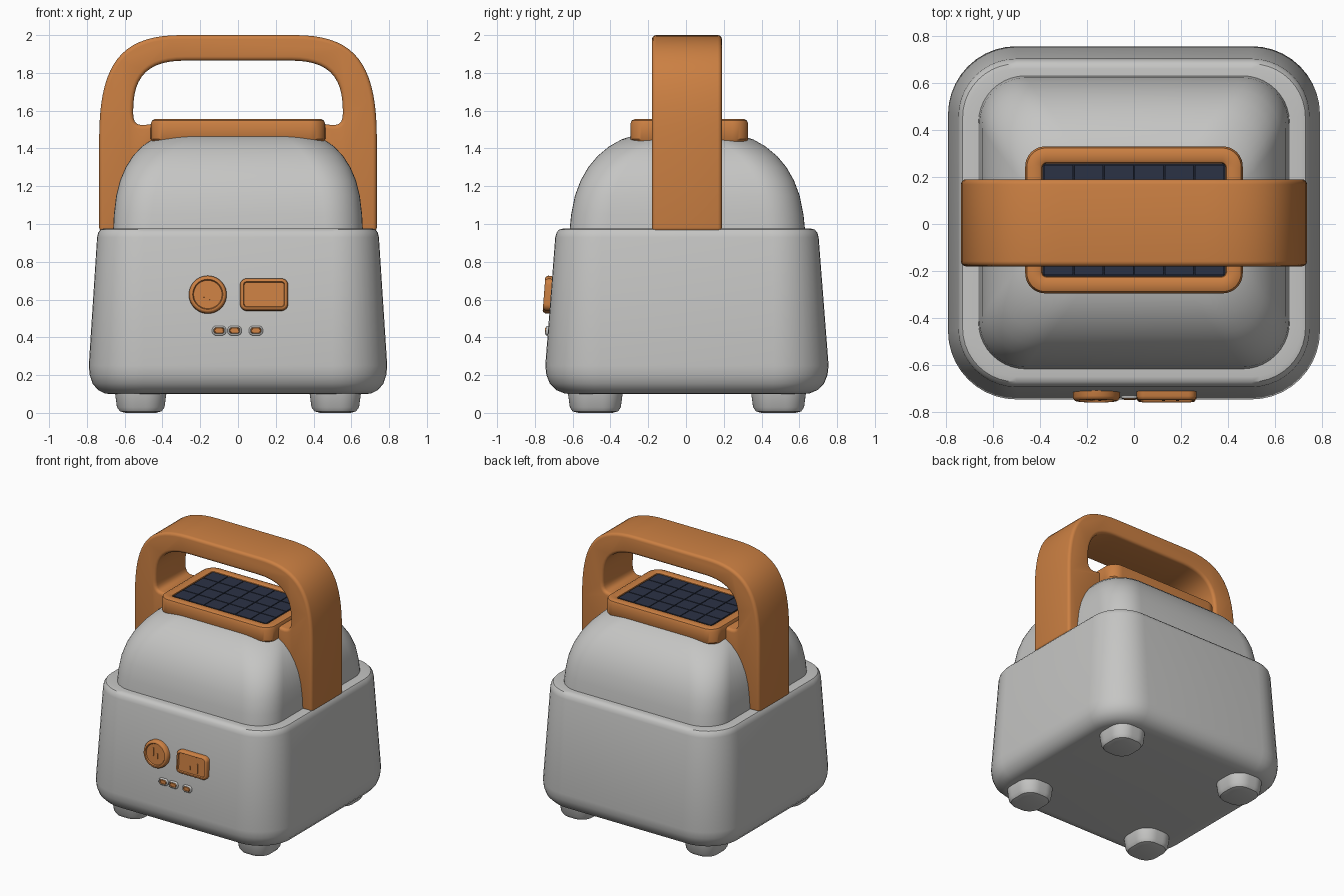
import bpy, bmesh
from math import pi, sin, cos, radians
from mathutils import Vector

cube = bpy.data.objects.get("Cube")
if cube:
    bpy.data.objects.remove(cube, do_unlink=True)


def material(name, rgb):
    m = bpy.data.materials.new(name)
    m.use_nodes = True
    m.diffuse_color = (*rgb, 1)
    m.node_tree.nodes["Principled BSDF"].inputs["Base Color"].default_value = (*rgb, 1)
    return m


GREY = material("warm grey plastic", (0.56, 0.56, 0.55))
ORANGE = material("orange plastic", (0.60, 0.215, 0.055))
NAVY = material("navy solar cell", (0.024, 0.032, 0.06))
DARK = material("dark cell gap", (0.01, 0.013, 0.024))


def finish(name, bm, mat, loc=(0, 0, 0), rot_x=0.0, bevel=0.0):
    bmesh.ops.recalc_face_normals(bm, faces=bm.faces)
    me = bpy.data.meshes.new(name)
    bm.to_mesh(me)
    bm.free()
    me.materials.append(mat)
    ob = bpy.data.objects.new(name, me)
    bpy.context.collection.objects.link(ob)
    ob.location = loc
    ob.rotation_euler.x = rot_x
    bpy.ops.object.select_all(action="DESELECT")
    ob.select_set(True)
    bpy.context.view_layer.objects.active = ob
    if bevel:
        mod = ob.modifiers.new("soft edges", "BEVEL")
        mod.width, mod.segments = bevel, 4
        mod.limit_method, mod.angle_limit = "ANGLE", radians(50)
        bpy.ops.object.modifier_apply(modifier=mod.name)
    bpy.ops.object.shade_smooth_by_angle(angle=radians(35))
    return ob


def rounded_rect(hx, hy, r, z, n=10):
    """Ring of points round a rectangle with rounded corners."""
    r = min(r, hx, hy)
    pts = []
    for q, (sx, sy) in enumerate([(1, 1), (-1, 1), (-1, -1), (1, -1)]):
        for i in range(n + 1):
            a = (q + i / n) * pi / 2
            pts.append((sx * (hx - r) + r * cos(a), sy * (hy - r) + r * sin(a), z))
    return pts


def loft(name, rows, mat, loc=(0, 0, 0), rot_x=0.0):
    """Skin rounded rectangles (half x, half y, radius, z) and cap both ends."""
    bm = bmesh.new()
    rings = [[bm.verts.new(p) for p in rounded_rect(*row)] for row in rows]
    for a, b in zip(rings, rings[1:]):
        for i in range(len(a)):
            j = (i + 1) % len(a)
            bm.faces.new((a[i], a[j], b[j], b[i]))
    bm.faces.new(rings[0])
    bm.faces.new(rings[-1])
    bmesh.ops.remove_doubles(bm, verts=bm.verts, dist=1e-5)
    return finish(name, bm, mat, loc, rot_x)


# Tapered lower body: (inset, height) profile
body_profile = [(0.11, 0.10), (0.085, 0.103), (0.05, 0.12), (0.02, 0.155), (0.005, 0.20),
                (0, 0.25), (0.044, 0.93), (0.05, 0.955), (0.062, 0.971), (0.08, 0.976),
                (0.15, 0.972)]
loft("body", [(0.79 - d, 0.75 - 1.2 * d, 0.29 - d, z) for d, z in body_profile],
     GREY, (0, 0.005, 0))

# Domed lid
loft("domed_lid", [(0.662, 0.625, 0.2, 0.95), (0.657, 0.615, 0.2, 1.05),
                   (0.645, 0.595, 0.2, 1.15), (0.625, 0.565, 0.2, 1.23),
                   (0.595, 0.525, 0.2, 1.30), (0.557, 0.475, 0.2, 1.36),
                   (0.51, 0.415, 0.2, 1.41), (0.455, 0.35, 0.19, 1.447),
                   (0.39, 0.28, 0.17, 1.47), (0.32, 0.2, 0.14, 1.48)],
     GREY, (0, 0.007, 0))

# Feet
for sx, side in ((1, "left"), (-1, "right")):
    for sy, end in ((-1, "front"), (1, "back")):
        loft(f"{end}_{side}_foot",
             [(0.08, 0.09, 0.06, 0), (0.11, 0.12, 0.085, 0.008), (0.126, 0.135, 0.1, 0.03),
              (0.138, 0.147, 0.11, 0.12)], GREY, (sx * 0.515, 0.005 + sy * 0.485, 0))


# Carrying handle: half outline made of straight runs and curved corners, mirrored
def bend(a, b, c, d, n=12):
    a, b, c, d = map(Vector, (a, b, c, d))
    return [tuple(a * (1 - t) ** 3 + b * 3 * t * (1 - t) ** 2 + c * 3 * t * t * (1 - t) + d * t ** 3)
            for t in (i / n for i in range(n + 1))]


outer = [(0.735, 0.96)] + bend((0.735, 1.45), (0.735, 1.85), (0.62, 2.0), (0.30, 2.0), 18)
inner = bend((0.28, 1.865), (0.47, 1.865), (0.555, 1.79), (0.555, 1.6))
inner += bend((0.555, 1.585), (0.555, 1.53), (0.53, 1.52), (0.49, 1.525), 6)
inner += [(0.43, 1.53), (0.43, 1.43), (0.55, 1.30), (0.62, 0.96)]
inner.reverse()
outline = outer + [(-x, z) for x, z in reversed(outer)]
outline += [(-x, z) for x, z in inner] + list(reversed(inner))
bm = bmesh.new()
face = bm.faces.new([bm.verts.new((x, -0.18, z)) for x, z in outline])
ext = bmesh.ops.extrude_face_region(bm, geom=[face])
bmesh.ops.translate(bm, vec=(0, 0.37, 0),
                    verts=[v for v in ext["geom"] if isinstance(v, bmesh.types.BMVert)])
finish("carrying_handle", bm, ORANGE, bevel=0.022)

# Solar tray with a sunken middle
loft("solar_tray", [(0.45, 0.30, 0.08, 1.43), (0.462, 0.312, 0.085, 1.45),
                    (0.462, 0.312, 0.085, 1.53), (0.455, 0.305, 0.08, 1.548),
                    (0.44, 0.29, 0.07, 1.555), (0.405, 0.255, 0.03, 1.555),
                    (0.392, 0.243, 0.02, 1.548), (0.39, 0.241, 0.02, 1.535)],
     ORANGE, (0, 0.0175, 0))

# Solar panel and its grid of cells
loft("solar_panel", [(0.388, 0.24, 0.015, 1.534), (0.388, 0.24, 0.015, 1.541)],
     DARK, (0, 0.0175, 0))
cols, lines = 6, 4
w, h = 0.77 / cols, 0.474 / lines
bm = bmesh.new()
for i in range(cols):
    for j in range(lines):
        made = bmesh.ops.create_cube(bm, size=1)["verts"]
        bmesh.ops.scale(bm, vec=(w - 0.006, h - 0.006, 0.007), verts=made)
        bmesh.ops.translate(bm, verts=made, vec=((i + 0.5) * w - 0.385,
                                                 (j + 0.5) * h - 0.237, 1.544))
finish("solar_cells", bm, NAVY, (0, 0.0175, 0))

# Front controls, lying on the sloped front
TILT = pi / 2 - 0.077


def front_y(z):
    return -0.745 + (z - 0.25) * 0.0777


def control(name, x, z, hx, hz, r, depth, rim, mat=ORANGE):
    rows = [(hx, hz, r, -0.03), (hx, hz, r, depth * 0.6)]
    rows += [(hx - rim * s, hz - rim * s, r - rim * s, depth * t)
             for s, t in ((0.25, 0.9), (0.5, 1), (0.8, 1), (1, 0.75))]
    loft(name, rows, mat, (x, front_y(z), z), TILT)


control("round_button", -0.16, 0.625, 0.10, 0.10, 0.10, 0.036, 0.025)
control("square_button", 0.138, 0.625, 0.127, 0.085, 0.035, 0.036, 0.022)

# Raised ribs on the buttons
for k, (x, z, half) in enumerate([(-0.18, 0.64, 0.03), (-0.145, 0.615, 0.02),
                                  (0.125, 0.60, 0.015), (0.185, 0.61, 0.035)]):
    loft(f"button_rib_{k + 1}", [(0.006, half, 0.005, 0.02), (0.006, half, 0.005, 0.033)],
         ORANGE, (x, front_y(z), z), TILT)

# Indicator lights with grey surrounds
for k, x in enumerate((-0.10, -0.018, 0.095)):
    control(f"indicator_surround_{k + 1}", x, 0.435, 0.037, 0.025, 0.022, 0.012, 0.01, GREY)
    control(f"indicator_light_{k + 1}", x, 0.435, 0.027, 0.016, 0.014, 0.016, 0.006)
